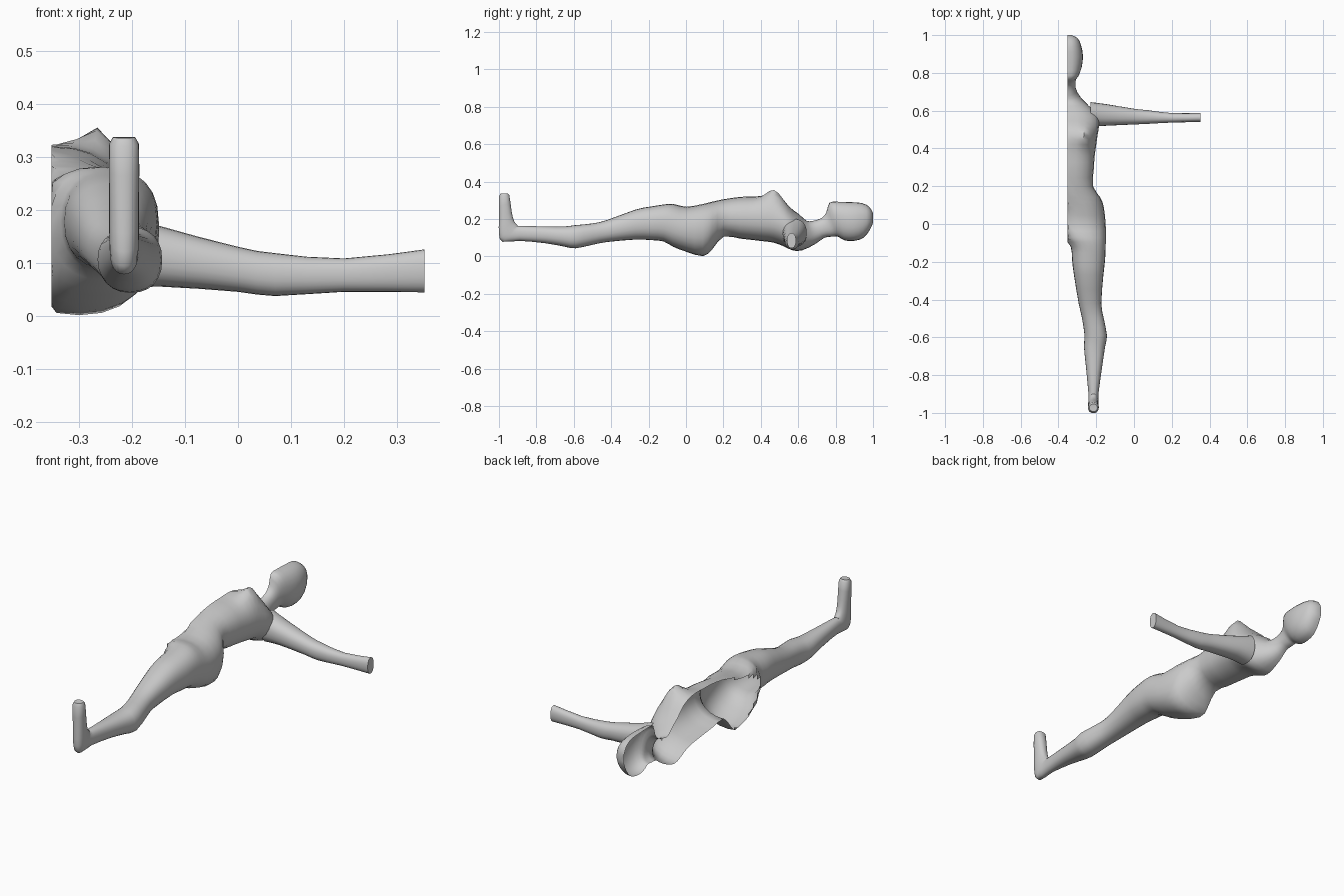
import bpy, bmesh, math

CUT = -0.352          # open symmetry plane of the half figure
N = 24                # points per ring


def spow(v, p=0.88):
    return math.copysign(abs(v) ** p, v)


def refine(rows):
    """Insert a smooth in-between ring between every two rings."""
    out = []
    for i in range(len(rows) - 1):
        a, b = rows[max(i - 1, 0)], rows[i]
        c, d = rows[i + 1], rows[min(i + 2, len(rows) - 1)]
        out.append(b)
        out.append(tuple((9 * (q + r) - p - s) / 16 for p, q, r, s in zip(a, b, c, d)))
    return out + [rows[-1]]


def loft(name, rings, cap_start, cap_end):
    bm = bmesh.new()
    loops = [[bm.verts.new(p) for p in ring] for ring in rings]
    for a, b in zip(loops, loops[1:]):
        for i in range(N):
            j = (i + 1) % N
            bm.faces.new((a[i], a[j], b[j], b[i]))
    if cap_start:
        bm.faces.new(loops[0][::-1])
    if cap_end:
        bm.faces.new(loops[-1])
    bmesh.ops.recalc_face_normals(bm, faces=bm.faces)
    # leave the symmetry plane open
    flat = [f for f in bm.faces if all(v.co.x < CUT + 1e-5 for v in f.verts)]
    bmesh.ops.delete(bm, geom=flat, context='FACES')
    bmesh.ops.remove_doubles(bm, verts=bm.verts, dist=1e-5)
    me = bpy.data.meshes.new(name)
    bm.to_mesh(me)
    bm.free()
    ob = bpy.data.objects.new(name, me)
    bpy.context.collection.objects.link(ob)
    bpy.context.view_layer.objects.active = ob
    ob.select_set(True)
    bpy.ops.object.shade_smooth_by_angle(angle=math.radians(55))
    ob.select_set(False)


def body_ring(r):
    y0, z0, y1, z1, xa, xb = r
    pts = []
    for i in range(N):
        t = 2 * math.pi * i / N
        s = (1 + spow(math.sin(t))) / 2
        x = max(CUT, (xa + xb) / 2 + (xb - xa) / 2 * spow(math.cos(t)))
        y, z = y0 + (y1 - y0) * s, z0 + (z1 - z0) * s
        # chest bump
        if z > 0.2:
            z += 0.055 * math.exp(-((x + 0.26) / 0.045) ** 2 - ((y - 0.47) / 0.055) ** 2)
        pts.append((x, y, z))
    return pts


# rings: back y, back z, front y, front z, inner x, outer x
foot = [
    (-0.985, 0.336, -0.96, 0.336, -0.23, -0.20),
    (-1.0, 0.32, -0.945, 0.328, -0.243, -0.187),
    (-1.0, 0.20, -0.932, 0.24, -0.243, -0.187),
    (-1.0, 0.12, -0.92, 0.19, -0.243, -0.187),
    (-0.98, 0.078, -0.90, 0.165, -0.242, -0.188),
]
leg = [(y, a, y, b, c, d) for y, a, b, c, d in (
    (-0.89, 0.083, 0.163, -0.242, -0.187),
    (-0.75, 0.07, 0.16, -0.255, -0.168),
    (-0.65, 0.052, 0.16, -0.265, -0.153),
    (-0.59, 0.043, 0.167, -0.262, -0.143),
    (-0.50, 0.062, 0.176, -0.275, -0.16),
    (-0.42, 0.077, 0.195, -0.293, -0.173),
    (-0.27, 0.09, 0.25, -0.318, -0.162),
    (-0.19, 0.087, 0.266, -0.328, -0.153),
    (-0.12, 0.08, 0.277, -0.335, -0.15),
    (-0.07, 0.052, 0.281, -0.38, -0.149),
    (0.0, 0.025, 0.265, -0.42, -0.15),
    (0.09, 0.001, 0.28, -0.44, -0.16),
    (0.14, 0.037, 0.292, -0.49, -0.178),
)]
# rings centred on the symmetry plane: back y, back z, front y, front z, outer x
upper = [(a, b, c, d, 2 * CUT - e, e) for a, b, c, d, e in (
    (0.20, 0.105, 0.20, 0.305, -0.217),
    (0.29, 0.095, 0.29, 0.318, -0.213),
    (0.36, 0.087, 0.36, 0.32, -0.208),
    (0.42, 0.08, 0.42, 0.322, -0.20),
    (0.47, 0.073, 0.47, 0.315, -0.193),
    (0.52, 0.055, 0.52, 0.295, -0.185),
    (0.57, 0.032, 0.57, 0.25, -0.19),
    (0.62, 0.032, 0.605, 0.225, -0.225),
    (0.69, 0.065, 0.645, 0.19, -0.283),
    (0.74, 0.10, 0.68, 0.19, -0.307),
    (0.78, 0.105, 0.725, 0.205, -0.309),
    (0.80, 0.107, 0.75, 0.235, -0.305),
    (0.815, 0.104, 0.767, 0.287, -0.292),
    (0.85, 0.085, 0.81, 0.292, -0.277),
    (0.90, 0.083, 0.88, 0.29, -0.27),
    (0.95, 0.10, 0.94, 0.285, -0.28),
    (0.985, 0.145, 0.98, 0.265, -0.297),
    (1.0, 0.18, 1.0, 0.23, -0.33),
)]
loft("half_body", [body_ring(r) for r in refine(foot + leg + upper)], True, True)


# outstretched arm: x, low y, high y, low z, high z
def arm_ring(r):
    x, ya, yb, za, zb = r
    ring = []
    for i in range(N):
        t = 2 * math.pi * i / N
        ring.append((x, (ya + yb) / 2 + (yb - ya) / 2 * spow(math.cos(t)),
                     (za + zb) / 2 + (zb - za) / 2 * spow(math.sin(t))))
    return ring


arm = [
    (-0.23, 0.515, 0.645, 0.05, 0.20),
    (-0.15, 0.52, 0.635, 0.055, 0.17),
    (0.0, 0.527, 0.61, 0.045, 0.13),
    (0.07, 0.53, 0.603, 0.037, 0.118),
    (0.20, 0.537, 0.587, 0.045, 0.108),
    (0.352, 0.54, 0.588, 0.044, 0.125),
]
loft("arm", [arm_ring(r) for r in refine(arm)], False, True)
